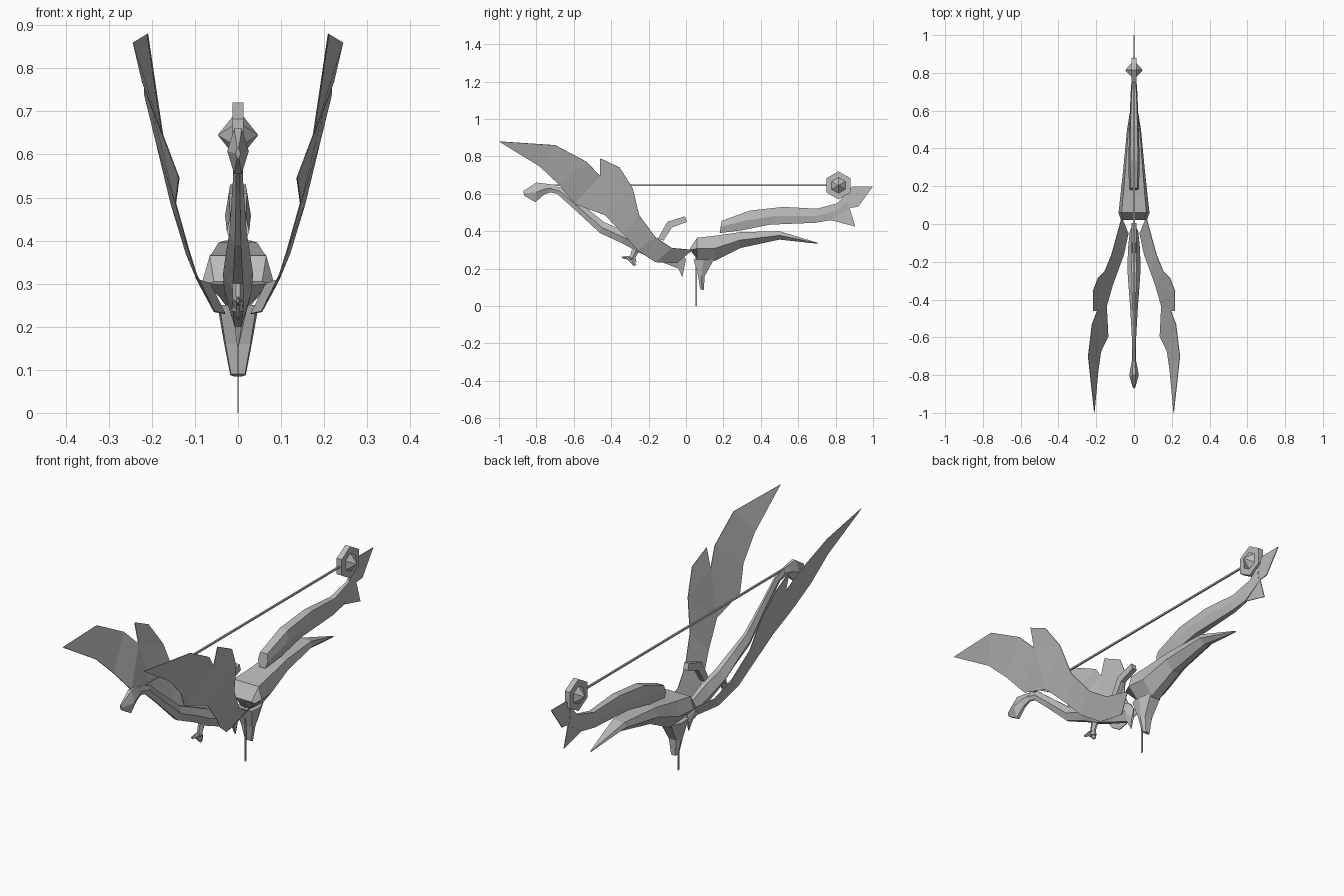
import bpy, bmesh, math
from mathutils import Matrix, Vector

old = bpy.data.objects.get("Cube")
if old:
    bpy.data.objects.remove(old, do_unlink=True)

grey = bpy.data.materials.new("plain_grey")
grey.use_nodes = True
colour = (0.5, 0.5, 0.5, 1)
grey.diffuse_color = colour
grey.node_tree.nodes["Principled BSDF"].inputs["Base Color"].default_value = colour


def finish(name, bm):
    """Turn a bmesh into a flat shaded grey object."""
    bmesh.ops.recalc_face_normals(bm, faces=bm.faces[:])
    mesh = bpy.data.meshes.new(name)
    bm.to_mesh(mesh)
    bm.free()
    mesh.materials.append(grey)
    obj = bpy.data.objects.new(name, mesh)
    bpy.context.collection.objects.link(obj)
    return obj


def loft(name, rows, top=0.35, mid=1.0, low=0.35):
    """Six sided loft; each row is top y, top z, bottom y, bottom z, half width."""
    bm = bmesh.new()
    rings = []
    for ty, tz, by, bz, w in rows:
        a, b = Vector((0, ty, tz)), Vector((0, by, bz))
        spots = [(top, 0), (mid, 0.5), (low, 1), (-low, 1), (-mid, 0.5), (-top, 0)]
        rings.append([bm.verts.new(a.lerp(b, t) + Vector((f * w, 0, 0))) for f, t in spots])
    for r, s in zip(rings, rings[1:]):
        for i in range(6):
            j = (i + 1) % 6
            bm.faces.new((r[i], r[j], s[j], s[i]))
    bm.faces.new(rings[0])
    bm.faces.new(rings[-1])
    return finish(name, bm)


def box(name, centre, size):
    bm = bmesh.new()
    bmesh.ops.create_cube(bm, size=1, matrix=Matrix.Translation(centre) @ Matrix.Diagonal((*size, 1)))
    return finish(name, bm)


def sheet(name, points, faces, thickness):
    bm = bmesh.new()
    verts = [bm.verts.new(p) for p in points]
    for f in faces:
        bm.faces.new([verts[i] for i in f])
    obj = finish(name, bm)
    solid = obj.modifiers.new("thickness", "SOLIDIFY")
    solid.thickness = thickness
    solid.offset = 0
    return obj


# Head and long neck running down into the body
loft("head", [
    (-.87, .615, -.865, .59, .006),
    (-.80, .66, -.805, .555, .025),
    (-.755, .655, -.76, .595, .018),
    (-.72, .65, -.72, .61, .01)])
loft("neck_and_body", [
    (-.73, .65, -.735, .61, .01),
    (-.66, .63, -.69, .60, .011),
    (-.57, .555, -.60, .52, .012),
    (-.44, .45, -.46, .39, .02),
    (-.34, .405, -.34, .335, .028),
    (-.24, .36, -.25, .285, .035),
    (-.13, .33, -.13, .235, .032),
    (-.03, .29, -.04, .20, .022),
    (.0, .25, -.02, .155, .005)])

# Claw under the body
loft("claw_leg", [
    (-.24, .31, -.29, .30, .014),
    (-.27, .26, -.30, .26, .012),
    (-.265, .235, -.30, .235, .014)])
loft("claw_front_toe", [(-.28, .27, -.28, .24, .014), (-.345, .265, -.34, .255, .004)])
loft("claw_low_toe", [(-.32, .255, -.29, .265, .014), (-.28, .215, -.265, .22, .004)])

# Curved lever on the back
loft("back_lever", [
    (-.15, .36, -.12, .35, .012),
    (-.10, .45, -.075, .42, .012),
    (-.005, .48, .005, .45, .012)], top=1, low=1)

# Wings: one faceted sheet, mirrored
wing = sheet("wings", [
    (.03, -.05, .23), (.065, .035, .30),
    (.055, -.165, .235), (.095, -.075, .31),
    (.09, -.26, .30), (.12, -.165, .37),
    (.115, -.33, .38), (.155, -.25, .485),
    (.145, -.435, .487), (.19, -.285, .63),
    (.137, -.595, .545), (.217, -.355, .74),
    (.215, -.46, .79), (.195, -.46, .695),
    (.222, -.53, .77), (.175, -.675, .645),
    (.243, -.70, .86), (.19, -.78, .745),
    (.21, -1, .88)],
    [(i, i + 1, i + 3, i + 2) for i in (0, 2, 4, 6)]
    + [(8, 9, 13), (9, 11, 12, 13), (8, 13, 10), (10, 13, 14, 15), (15, 14, 16, 17), (17, 16, 18)],
    0.003)
mirror = wing.modifiers.new("mirror", "MIRROR")

# Stock: wide flat top, narrow keel, tapering to a rear point
loft("stock", [
    (.02, .305, .025, .295, .07),
    (.06, .365, .06, .25, .082),
    (.15, .375, .15, .24, .072),
    (.29, .395, .29, .31, .057),
    (.50, .40, .50, .355, .037),
    (.705, .338, .705, .333, .003)], top=.8, mid=1, low=.3)
loft("grip", [
    (.15, .25, .04, .25, .048),
    (.10, .16, .065, .16, .032),
    (.095, .085, .075, .09, .018)], top=.6, low=.9)
box("thin_rod", (0, .055, .14), (.002, .01, .28))

# Upper tail with a flat fin at its end
loft("upper_tail", [
    (.19, .455, .18, .39, .026),
    (.34, .51, .30, .405, .03),
    (.52, .53, .45, .435, .026),
    (.70, .52, .69, .445, .018),
    (.81, .55, .78, .46, .01),
    (.86, .60, .87, .52, .004)], top=.7, low=.6)
sheet("tail_fin", [
    (0, .77, .46), (0, .905, .425), (0, .875, .525), (0, .92, .53),
    (0, 1, .64), (0, .89, .64), (0, .80, .54)],
    [(0, 1, 2, 6), (6, 2, 3, 4, 5)], 0.004)

# Six sided wheel with pointed hubs
bm = bmesh.new()
place = Matrix.Translation((0, .815, .645)) @ Matrix.Rotation(math.pi / 2, 4, 'Y') @ Matrix.Rotation(math.pi / 2, 4, 'Z')
bmesh.ops.create_cone(bm, cap_ends=True, segments=6, radius1=.075, radius2=.075, depth=.026, matrix=place)
for side in (0, math.pi):
    tip = place @ Matrix.Rotation(side, 4, 'X') @ Matrix.Translation((0, 0, .029))
    bmesh.ops.create_cone(bm, cap_ends=True, segments=6, radius1=.045, radius2=0, depth=.036, matrix=tip)
finish("wheel", bm)

# Taut cord from head to wheel
box("cord", (0, -.01, .645), (.008, 1.52, .008))
